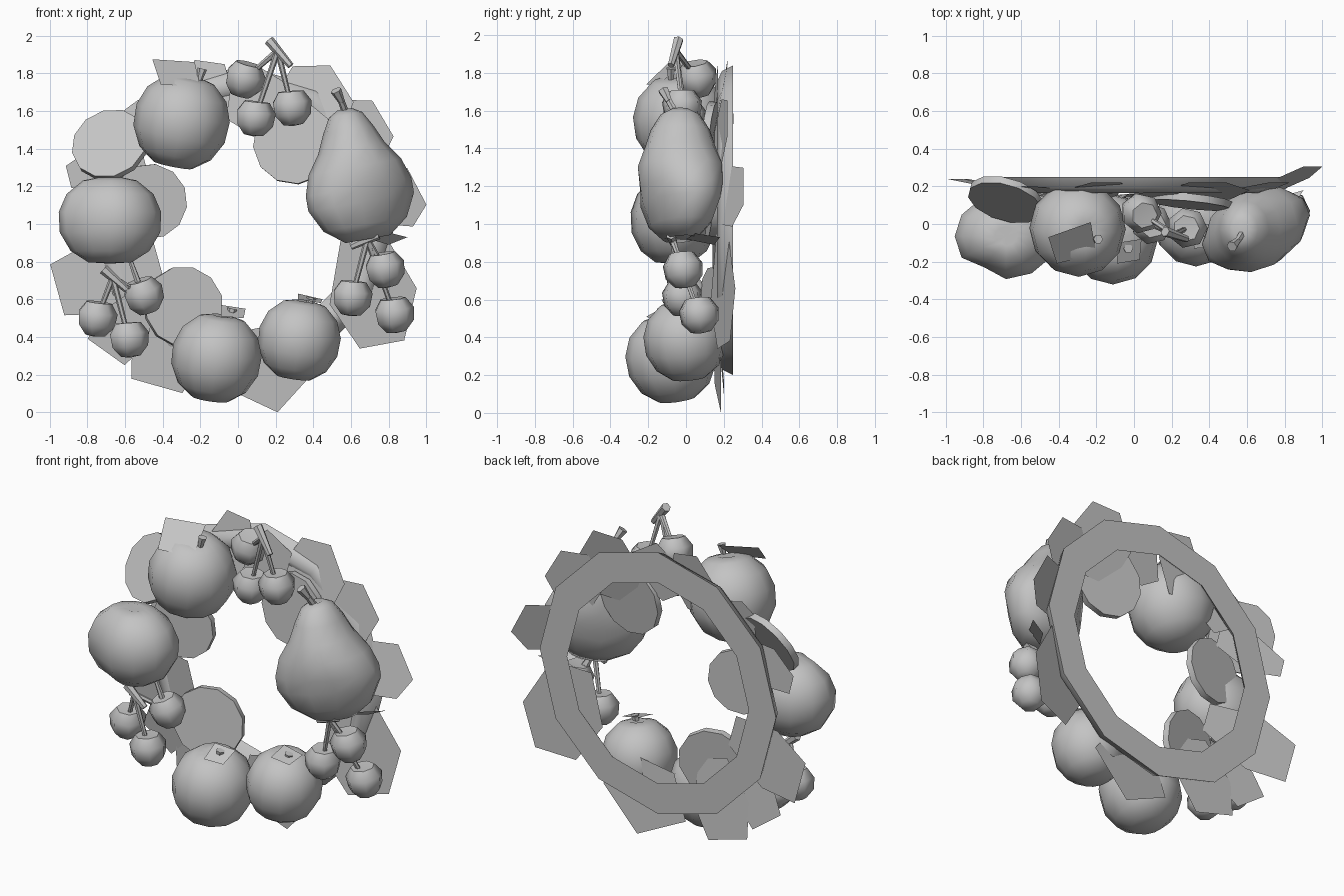
import bpy, math
from mathutils import Vector

grey = bpy.data.materials.new("plain_grey")
grey.diffuse_color = (0.55, 0.55, 0.55, 1)


def make(name, verts, faces, smooth=None):
    me = bpy.data.meshes.new(name)
    me.from_pydata([tuple(v) for v in verts], [], faces)
    me.materials.append(grey)
    ob = bpy.data.objects.new(name, me)
    bpy.context.collection.objects.link(ob)
    if smooth:
        bpy.ops.object.select_all(action='DESELECT')
        ob.select_set(True)
        bpy.context.view_layer.objects.active = ob
        bpy.ops.object.shade_smooth_by_angle(angle=math.radians(smooth))
    return ob


def lathe(name, profile, n, loc, axis=(0, 0, 1), scale=(1, 1, 1), groove=None, smooth=60):
    """Turn a bottom-to-top (radius, height) profile about an axis; radius 0 makes a pole."""
    rot = Vector((0, 0, 1)).rotation_difference(Vector(axis))
    verts, rows, faces = [], [], []
    for r, h in profile:
        row = []
        for i in range(n if r else 1):
            a = 2 * math.pi * i / n
            k = r * (0.84 if i == groove else 1)
            p = rot @ Vector((k * math.cos(a), k * math.sin(a), h))
            row.append(len(verts))
            verts.append(Vector(loc) + Vector(p[j] * scale[j] for j in range(3)))
        rows.append(row)
    for lo, hi in zip(rows, rows[1:]):
        for i in range(n):
            j = (i + 1) % n
            f = [lo[i % len(lo)], lo[j % len(lo)], hi[j % len(hi)], hi[i % len(hi)]]
            faces.append(list(dict.fromkeys(f)))
    return make(name, verts, faces, smooth)


def rod(name, a, b, r0=0.013, r1=0.018, n=6):
    a, b = Vector(a), Vector(b)
    d = b - a
    lathe(name, [(0, 0), (r0, 0), (r1, d.length), (0, d.length)], n, a, d, smooth=50)


# Backing ring: twelve sides, flat back, rounded front
section = [(0.63, 0.25), (0.82, 0.25), (0.79, 0.19), (0.735, 0.165), (0.685, 0.19)]
n, m = 12, len(section)
rv, rf = [], []
for i in range(n):
    a = 2 * math.pi * i / n
    rv += [(0.02 + r * math.cos(a), y, 1.02 + r * math.sin(a)) for r, y in section]
    for j in range(m):
        k, i2 = (j + 1) % m, (i + 1) % n
        rf.append((i * m + j, i * m + k, i2 * m + k, i2 * m + j))
make("backing_ring", rv, rf, 60)


# Leaves: flat blades from base to tip, blunt or pointed, rolled about their length
def leaf(base, tip, half, blunt, y0=0.2, y1=0.2, roll=0):
    b, t = Vector(base), Vector(tip)
    d = t - b
    p = Vector((-d.y, d.x)).normalized()
    ends = [(1, -blunt), (1, blunt)] if blunt else [(1, 0)]
    shape = [(0, half * 0.5), (0, -half * 0.5), (0.55, -half)] + ends + [(0.55, half)]
    pts = [(b + d * u + p * w, y0 + (y1 - y0) * u + roll * w) for u, w in shape]
    make("leaf", [(q.x, y, q.y) for q, y in pts], [list(range(len(pts)))])


leaf((0.12, 0.45), (0.21, 0.0), 0.28, 0, 0.15, 0.185, 0.06)
leaf((-0.30, 0.60), (-0.43, 0.14), 0.20, 0.14, 0.16, 0.2)
leaf((-0.50, 0.60), (-0.70, 0.32), 0.15, 0.12, 0.15, 0.2)
leaf((-0.42, 0.80), (-0.96, 0.65), 0.20, 0.14, 0.14, 0.24)
leaf((-0.50, 1.35), (-0.90, 1.25), 0.13, 0.06, 0.15, 0.24)
leaf((-0.40, 1.40), (-0.57, 1.63), 0.15, 0.05, 0.16, 0.2)
leaf((-0.20, 1.50), (-0.15, 1.86), 0.15, 0.08, 0.16, 0.22)
leaf((0.00, 1.52), (0.17, 1.80), 0.15, 0.10, 0.14, 0.17)
leaf((0.40, 1.40), (0.39, 1.84), 0.22, 0.10, 0.13, 0.22)
leaf((0.50, 1.40), (0.77, 1.56), 0.20, 0.11, 0.15, 0.22)
leaf((0.72, 1.08), (0.95, 1.20), 0.18, 0.11, 0.17, 0.305)
leaf((0.66, 0.93), (0.765, 0.36), 0.235, 0.12, 0.19, 0.2, 0.28)

# Round fruit slices leaning on the ring
for loc, r, axis in [((-0.68, 0.13, 1.42), 0.205, (-0.25, -0.86, 0.48)),
                     ((-0.47, 0.13, 1.12), 0.20, (0.15, -1, 0)),
                     ((-0.29, 0.13, 0.56), 0.215, (0.25, -1, 0.1)),
                     ((0.30, 0.12, 1.43), 0.22, (-0.1, -1, 0.1))]:
    lathe("fruit_slice", [(0, -0.02), (r, -0.02), (r, 0.02), (0, 0.02)], 12, loc, axis, smooth=35)

# Apples: unit profile scaled per fruit, stem and square calyx leaf on top
apple = [(0, -0.96), (0.42, -0.93), (0.76, -0.68), (0.97, -0.27), (0.99, 0.18),
         (0.84, 0.58), (0.52, 0.88), (0.22, 0.95), (0, 0.88)]


def apple_at(loc, r, axis, stem):
    lathe("apple", [(a * r, h * r) for a, h in apple], 12, loc, axis)
    s = Vector(stem)
    rod("apple_stem", s - Vector((0.02, 0, 0.08)), s, 0.012, 0.026)


apple_at((-0.30, -0.025, 1.545), 0.255, (0.2, -0.1, 1), (-0.19, -0.08, 1.825))
apple_at((-0.115, -0.08, 0.29), 0.24, (0.15, -0.15, 1), (-0.03, -0.13, 0.55))
apple_at((0.325, -0.005, 0.385), 0.22, (0.15, -0.1, 1), (0.39, -0.05, 0.61))


def plate(name, *corners):
    make(name, corners, [list(range(len(corners)))])


plate("calyx_leaf", (-0.41, -0.21, 1.74), (-0.20, -0.16, 1.73), (-0.23, 0.01, 1.86), (-0.455, -0.07, 1.875))
plate("calyx_leaf", (-0.09, -0.21, 0.51), (0.03, -0.19, 0.50), (0.04, -0.08, 0.55), (-0.09, -0.10, 0.57))
plate("calyx_leaf", (0.32, -0.13, 0.60), (0.44, -0.12, 0.58), (0.45, 0.0, 0.60), (0.32, 0.0, 0.63))
plate("small_leaf", (0.70, 0.0, 0.92), (0.82, 0.05, 0.95), (0.90, 0.18, 0.93), (0.80, 0.15, 0.89))

# Peach with a groove down the front
lathe("peach", apple, 12, (-0.68, -0.065, 1.02), scale=(0.275, 0.23, 0.24), groove=8)

# Pear: leaning, body flattened and skewed towards the ring, neck rounder
pear = lathe("pear", [(0, 0.02), (0.12, 0.0), (0.225, 0.08), (0.285, 0.2), (0.285, 0.28), (0.25, 0.39),
                      (0.18, 0.49), (0.135, 0.59), (0.09, 0.67), (0.04, 0.7), (0, 0.69)],
             12, (0.69, -0.03, 0.92), (-0.18, 0, 1))
for v in pear.data.vertices:
    h = v.co.z - 0.92
    neck = min(max((h - 0.25) / 0.3, 0), 1)
    v.co.y = -0.03 + (v.co.y + 0.03) * (0.7 + 0.45 * neck) + 0.27 * (1 - neck) * (v.co.x - 0.69 + 0.18 * h)
rod("pear_stem", (0.575, -0.05, 1.58), (0.55, -0.09, 1.65), 0.02, 0.018)
rod("pear_stem_tip", (0.55, -0.09, 1.65), (0.52, -0.12, 1.71), 0.018, 0.03)

# Cherries in three bunches: small fruit, thin stems and a thick joining twig
cherry = [(0, -0.1), (0.055, -0.092), (0.1, -0.04), (0.108, 0.03), (0.07, 0.085), (0, 0.08)]


def bunch(twig_a, twig_b, fruits):
    rod("cherry_twig", twig_b, twig_a, 0.018, 0.028)
    top = Vector(twig_a) * 0.6 + Vector(twig_b) * 0.4
    for loc in fruits:
        c = Vector(loc)
        lathe("cherry", cherry, 7, c, (top - c).normalized() * 0.5 + Vector((0, 0, 1)))
        rod("cherry_stem", c + (top - c).normalized() * 0.06, top, 0.013, 0.017)


bunch((0.165, -0.04, 1.975), (0.28, -0.08, 1.84),
      [(0.035, 0.06, 1.77), (0.09, 0.0, 1.565), (0.285, -0.02, 1.62)])
bunch((-0.715, -0.08, 0.76), (-0.59, -0.08, 0.65),
      [(-0.75, -0.02, 0.50), (-0.58, -0.06, 0.39), (-0.50, 0.02, 0.62)])
bunch((0.745, -0.08, 0.945), (0.60, -0.06, 0.88),
      [(0.605, -0.02, 0.61), (0.78, -0.015, 0.76), (0.83, 0.07, 0.52)])
rod("left_bunch_stem", (-0.57, 0.0, 0.80), (-0.52, 0.01, 0.66))
